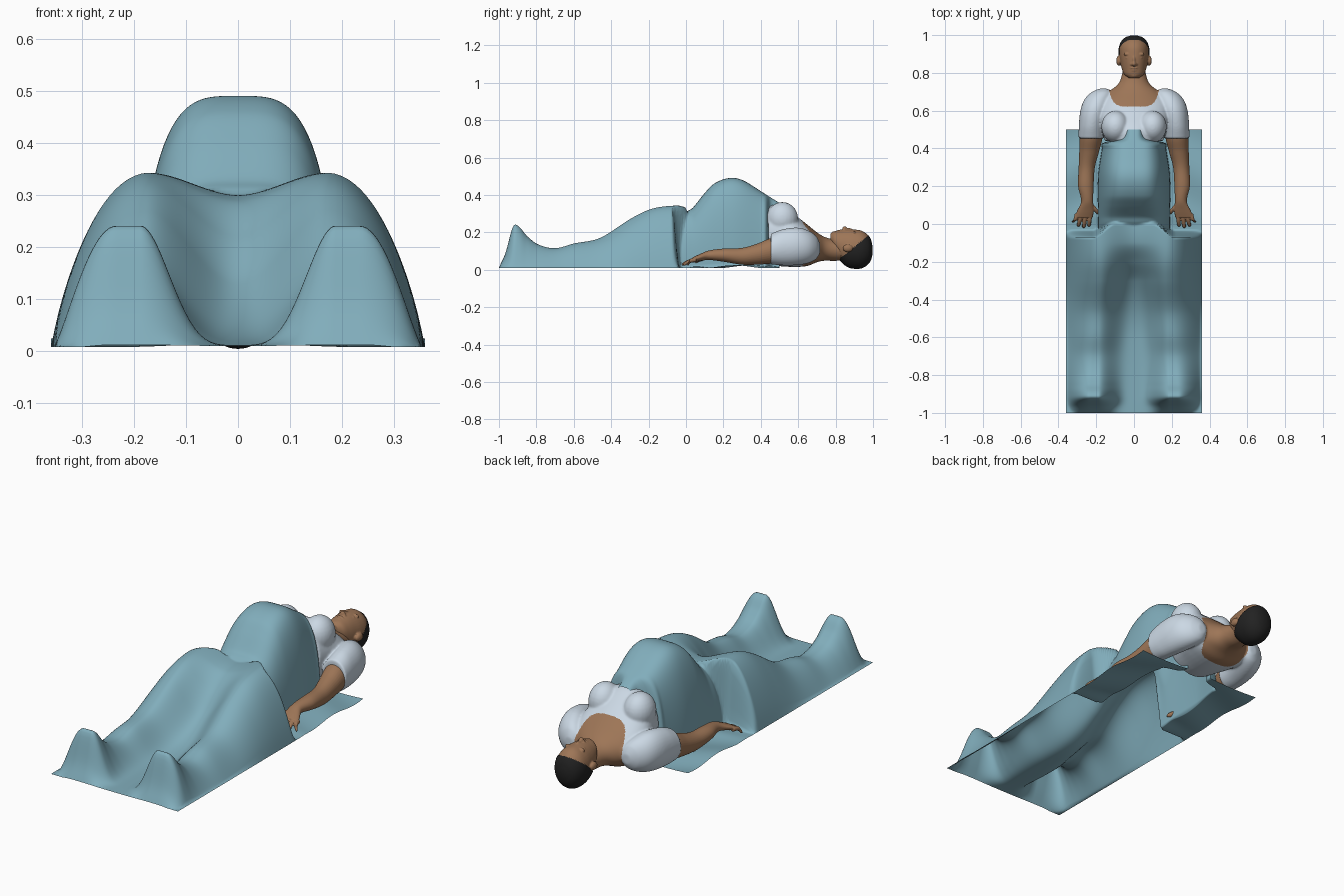
import bpy
import bmesh
import math
from mathutils import Matrix

cube = bpy.data.objects.get("Cube")
if cube:
    bpy.data.objects.remove(cube, do_unlink=True)


def material(name, rgb):
    m = bpy.data.materials.new(name)
    m.use_nodes = True
    m.diffuse_color = (*rgb, 1)
    m.node_tree.nodes["Principled BSDF"].inputs["Base Color"].default_value = (*rgb, 1)
    return m


TEAL = material("blanket teal", (0.22, 0.42, 0.50))
WHITE = material("shirt pale blue", (0.60, 0.69, 0.78))
SKIN = material("skin brown", (0.34, 0.18, 0.095))
HAIR = material("hair black", (0.016, 0.016, 0.016))


def curve(knots, t):
    """Smooth interpolation through (t, value, value...) knots."""
    last = len(knots) - 1
    t = min(max(t, knots[0][0]), knots[last][0])
    i = max(k for k in range(last) if knots[k][0] <= t)
    span = knots[i + 1][0] - knots[i][0]
    u = (t - knots[i][0]) / span

    def slope(k, c):
        a, b = knots[max(k - 1, 0)], knots[min(k + 1, last)]
        return (b[c] - a[c]) / (b[0] - a[0]) * span

    return [(2*u**3 - 3*u**2 + 1) * knots[i][c] + (u**3 - 2*u**2 + u) * slope(i, c)
            + (3*u**2 - 2*u**3) * knots[i + 1][c] + (u**3 - u**2) * slope(i + 1, c)
            for c in range(1, len(knots[0]))]


def smooth(t):
    t = min(max(t, 0), 1)
    return t * t * (3 - 2 * t)


def finish(bm, name, mats, rule=None):
    bmesh.ops.recalc_face_normals(bm, faces=bm.faces)
    if rule:
        for f in bm.faces:
            f.material_index = rule(f.calc_center_median())
    mesh = bpy.data.meshes.new(name)
    bm.to_mesh(mesh)
    bm.free()
    for m in mats:
        mesh.materials.append(m)
    mesh.shade_smooth()
    obj = bpy.data.objects.new(name, mesh)
    bpy.context.collection.objects.link(obj)
    return obj


def loft(name, keys, mat, steps=30, sides=32, side=1, grow=0, keep=None):
    """Skin elliptical rings (y, centre x, centre z, radius x, radius z) along y."""
    keys = sorted(keys)
    bm = bmesh.new()
    rings = []
    for j in range(steps + 1):
        y = keys[0][0] + (keys[-1][0] - keys[0][0]) * j / steps
        cx, cz, rx, rz = curve(keys, y)
        angles = [2 * math.pi * k / sides for k in range(sides)]
        rings.append([bm.verts.new((side * cx + (rx + grow) * math.cos(a), y,
                                    cz + (rz + grow) * math.sin(a))) for a in angles])
    for a, b in zip(rings, rings[1:]):
        for k in range(sides):
            n = (k + 1) % sides
            bm.faces.new((a[k], a[n], b[n], b[k]))
    bm.faces.new(rings[0])
    bm.faces.new(rings[-1])
    if keep:
        drop = [f for f in bm.faces if not keep(f.calc_center_median())]
        bmesh.ops.delete(bm, geom=drop, context="FACES")
    return finish(bm, name, [mat])


def ellipsoid(name, centre, radii, mat):
    bm = bmesh.new()
    bmesh.ops.create_uvsphere(bm, u_segments=24, v_segments=14, radius=1,
                              matrix=Matrix.Translation(centre) @ Matrix.Diagonal((*radii, 1)))
    return finish(bm, name, [mat])


def fuse(name, parts, mats, voxel, rounds, rule=None):
    """Melt overlapping parts into one smooth skin."""
    bm = bmesh.new()
    for part in parts:
        bm.from_mesh(part.data)
        bpy.data.objects.remove(part, do_unlink=True)
    blob = finish(bm, name, mats)
    remesh = blob.modifiers.new("Melt", "REMESH")
    remesh.mode = "VOXEL"
    remesh.voxel_size = voxel
    soften = blob.modifiers.new("Soften", "SMOOTH")
    soften.iterations = rounds
    graph = bpy.context.evaluated_depsgraph_get()
    bm = bmesh.new()
    bm.from_mesh(blob.evaluated_get(graph).data)
    bpy.data.objects.remove(blob, do_unlink=True)
    return finish(bm, name, mats, rule)


# Blanket: an open sheet draped over legs and belly, lying flat beside the torso
LEG_TOP = [(-1, 0.012), (-0.965, 0.09), (-0.925, 0.23), (-0.895, 0.232), (-0.85, 0.18),
           (-0.79, 0.135), (-0.7, 0.115), (-0.6, 0.14), (-0.46, 0.17), (-0.3, 0.27),
           (-0.2, 0.32), (-0.1, 0.34), (0.1, 0.345)]
LEG_X = [(-1, 0.21), (-0.85, 0.21), (-0.5, 0.19), (-0.3, 0.175), (0, 0.175)]
LEG_FLAT = [(-1, 0.025), (-0.8, 0.02), (-0.4, 0), (0, 0)]
VALLEY = [(-1, 0.01), (-0.6, 0.02), (-0.45, 0.05), (-0.3, 0.13), (-0.2, 0.22), (-0.1, 0.29), (0.1, 0.3)]
OUTER_POWER = [(-1, 1.5), (-0.6, 1.2), (-0.3, 0.85), (0, 0.8)]
INNER_POWER = [(-1, 2.4), (-0.6, 1.6), (-0.3, 1.1), (0, 1)]
BELLY_TOP = [(-0.08, 0), (-0.02, 0.27), (0.04, 0.335), (0.1, 0.41), (0.15, 0.46), (0.23, 0.49),
             (0.3, 0.48), (0.4, 0.42), (0.45, 0.388), (0.5, 0.357)]
BELLY_W = [(0, 0.19), (0.25, 0.191), (0.4, 0.17), (0.43, 0.164), (0.45, 0.09), (0.5, 0.072)]
HALF = 0.36


def drape(x, y):
    xc, top, low = curve(LEG_X, y)[0], curve(LEG_TOP, y)[0], curve(VALLEY, y)[0]
    low = min(low, top)
    flat = curve(LEG_FLAT, y)[0]
    if x < xc:
        leg = low + (top - low) * smooth(x / (xc - flat)) ** curve(INNER_POWER, y)[0]
    else:
        d = max(0, x - xc - flat) / (HALF - xc - flat)
        leg = top * max(0, 1 - d * d) ** curve(OUTER_POWER, y)[0]
    hem = 0.045 - 0.075 * smooth((x - 0.1) / 0.12)
    leg *= smooth((hem - y) / 0.045)
    w = curve(BELLY_W, y)[0]
    belly = max(0, curve(BELLY_TOP, y)[0]) * max(0, 1 - (x / w) ** 3.6) ** 0.5
    shelf = 0.008
    if y > -0.02:
        shelf += 0.008 * (1 + math.sin(18 * y + 9 * x)) * smooth((y + 0.02) / 0.1)
    return max(leg, belly, shelf)


bm = bmesh.new()
ROWS, INNER, OUTER = 200, 28, 24
grid = []
for j in range(ROWS + 1):
    y = -1 + 1.5 * j / ROWS
    w = curve(BELLY_W, y)[0]
    half = [w * math.sin(math.pi / 2 * k / INNER) for k in range(INNER + 1)]
    half += [w + (HALF - w) * k / OUTER for k in range(1, OUTER + 1)]
    xs = [-x for x in reversed(half[1:])] + half
    grid.append([bm.verts.new((x, y, drape(abs(x), y))) for x in xs])
for a, b in zip(grid, grid[1:]):
    for k in range(len(a) - 1):
        bm.faces.new((a[k], a[k + 1], b[k + 1], b[k]))
finish(bm, "blanket", [TEAL])

TORSO = [(0.44, 0, 0.19, 0.155, 0.162), (0.5, 0, 0.185, 0.17, 0.166), (0.58, 0, 0.155, 0.19, 0.14),
         (0.65, 0, 0.13, 0.185, 0.11), (0.7, 0, 0.12, 0.135, 0.08), (0.74, 0, 0.112, 0.085, 0.064),
         (0.79, 0, 0.105, 0.064, 0.058), (0.85, 0, 0.105, 0.058, 0.055)]
SLEEVE = [(0.453, 0.226, 0.11, 0.068, 0.082), (0.52, 0.222, 0.12, 0.07, 0.097),
          (0.6, 0.208, 0.125, 0.076, 0.1), (0.66, 0.19, 0.122, 0.072, 0.085),
          (0.7, 0.17, 0.118, 0.052, 0.058), (0.717, 0.162, 0.115, 0.02, 0.025)]
ARM = [(0.5, 0.225, 0.105, 0.06, 0.07), (0.45, 0.228, 0.1, 0.06, 0.068), (0.38, 0.238, 0.083, 0.052, 0.056),
       (0.3, 0.25, 0.072, 0.043, 0.045), (0.2, 0.255, 0.078, 0.041, 0.035),
       (0.12, 0.248, 0.077, 0.032, 0.025), (0.07, 0.257, 0.064, 0.044, 0.018), (0.035, 0.268, 0.052, 0.05, 0.014)]
HEAD = [(0.772, 0, 0.168, 0.026, 0.026), (0.79, 0, 0.155, 0.05, 0.05), (0.82, 0, 0.134, 0.064, 0.077),
        (0.86, 0, 0.118, 0.073, 0.098), (0.9, 0, 0.112, 0.078, 0.103), (0.94, 0, 0.11, 0.075, 0.098),
        (0.972, 0, 0.108, 0.06, 0.077), (0.99, 0, 0.106, 0.038, 0.048), (0.998, 0, 0.105, 0.012, 0.014)]

# Close hair cap
loft("hair", HEAD, HAIR, steps=90, sides=96, grow=0.004,
     keep=lambda c: c.y > 0.815 and c.z < 0.04 + 0.82 * (c.y - 0.8))

# Face features on the middle line
face = [loft("skull", HEAD, SKIN, steps=50, sides=48),
        ellipsoid("nose_bridge", (0, 0.866, 0.211), (0.009, 0.026, 0.013), SKIN),
        ellipsoid("nose_tip", (0, 0.848, 0.218), (0.013, 0.012, 0.015), SKIN),
        ellipsoid("upper_lip", (0, 0.826, 0.207), (0.021, 0.006, 0.009), SKIN),
        ellipsoid("lower_lip", (0, 0.814, 0.204), (0.018, 0.006, 0.009), SKIN),
        ellipsoid("chin", (0, 0.79, 0.191), (0.022, 0.015, 0.014), SKIN)]
trunk = [loft("trunk", TORSO, WHITE, steps=50, sides=48)]

# Paired parts
for side, label in ((1, "left"), (-1, "right")):
    face += [ellipsoid("brow", (side * 0.032, 0.899, 0.199), (0.024, 0.008, 0.01), SKIN),
             ellipsoid("eyelid", (side * 0.031, 0.88, 0.197), (0.014, 0.007, 0.009), SKIN),
             ellipsoid("nostril", (side * 0.011, 0.845, 0.212), (0.009, 0.008, 0.009), SKIN),
             ellipsoid("ear", (side * 0.08, 0.865, 0.115), (0.014, 0.027, 0.02), SKIN)]
    trunk += [ellipsoid("chest", (side * 0.098, 0.515, 0.272), (0.075, 0.085, 0.09), WHITE),
              loft("sleeve", SLEEVE, WHITE, side=side)]
    hand = [loft("arm", ARM, SKIN, steps=50, side=side)]
    # Fanned fingers, then the thumb
    for n in range(4):
        base, tip = 0.232 + 0.023 * n, 0.238 + 0.028 * n
        end = (-0.014, -0.022, -0.014, 0.008)[n]
        keys = [(0.055, base, 0.053, 0.013, 0.012), (0.02, (base + tip) / 2, 0.046, 0.011, 0.011),
                (end + 0.006, tip, 0.03, 0.009, 0.009), (end, tip, 0.027, 0.003, 0.003)]
        hand.append(loft("finger", keys, SKIN, steps=12, sides=12, side=side))
    thumb = [(0.105, 0.232, 0.066, 0.016, 0.013), (0.075, 0.205, 0.056, 0.015, 0.012),
             (0.05, 0.182, 0.044, 0.011, 0.01), (0.042, 0.176, 0.04, 0.004, 0.004)]
    hand.append(loft("thumb", thumb, SKIN, steps=12, sides=12, side=side))
    fuse(label + "_arm_and_hand", hand, [SKIN], 0.003, 2)

fuse("head", face, [SKIN], 0.0035, 3)

# Shirt with a scooped neckline, bare neck above
fuse("shirt_and_neck", trunk, [WHITE, SKIN], 0.005, 14,
     rule=lambda c: int(c.y > 0.622 + 0.075 * (c.x / 0.13) ** 6))
